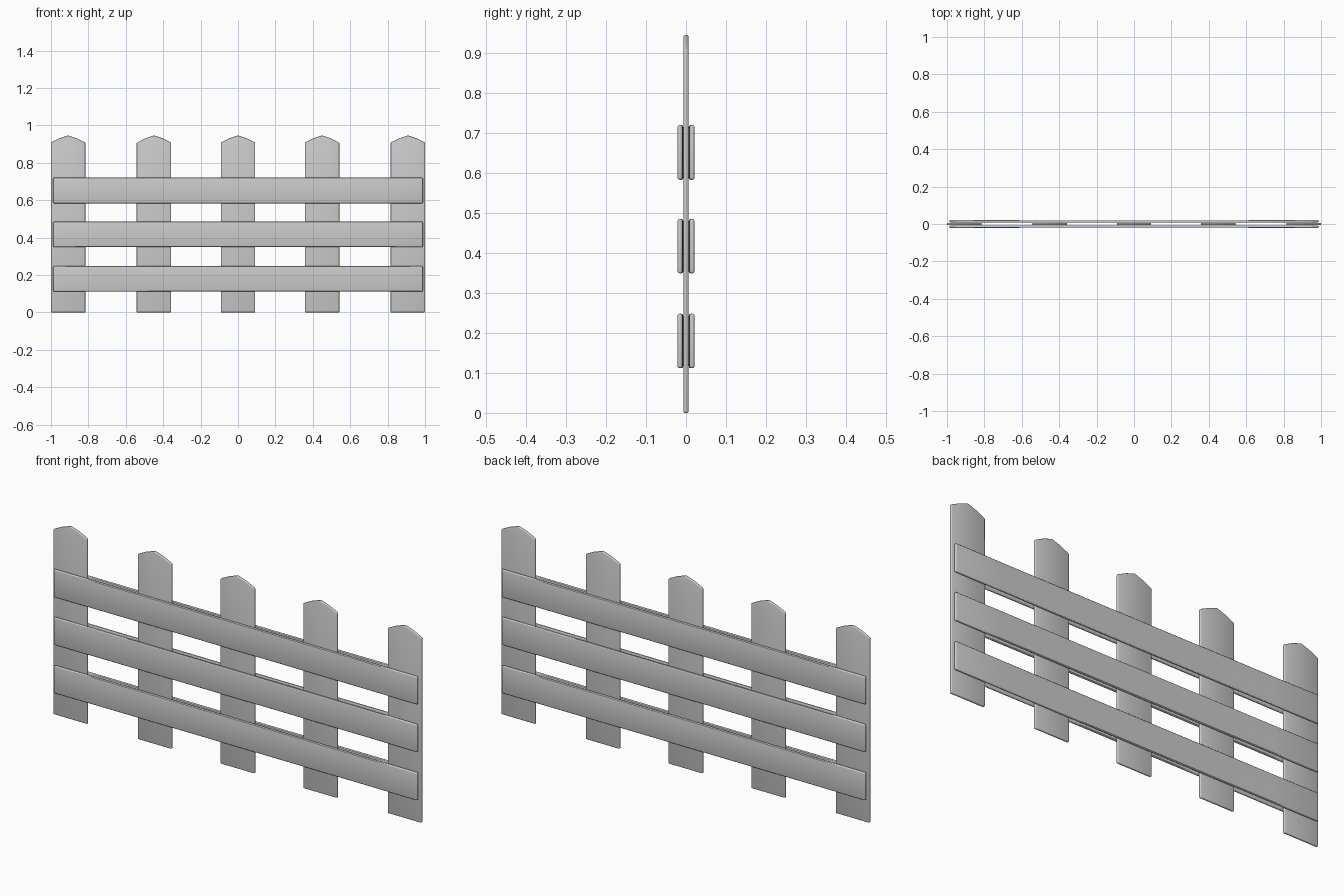
import bpy, bmesh

if "Cube" in bpy.data.objects:
    bpy.data.objects.remove(bpy.data.objects["Cube"])

def finish(bm, name, bevel):
    bmesh.ops.recalc_face_normals(bm, faces=bm.faces)
    me = bpy.data.meshes.new(name)
    bm.to_mesh(me)
    bm.free()
    ob = bpy.data.objects.new(name, me)
    bpy.context.collection.objects.link(ob)
    mod = ob.modifiers.new("rounded_edges", 'BEVEL')
    mod.width = bevel
    mod.segments = 3
    mod.limit_method = 'ANGLE'
    bpy.ops.object.select_all(action='DESELECT')
    ob.select_set(True)
    bpy.context.view_layer.objects.active = ob
    bpy.ops.object.modifier_apply(modifier=mod.name)
    bpy.ops.object.shade_smooth_by_angle()
    return ob

def picket(name, x):
    # upright board with a shallow pointed top
    half, t = 0.092, 0.006
    outline = [(-half, 0), (half, 0), (half, 0.908), (0.045, 0.931),
               (0, 0.946), (-0.045, 0.931), (-half, 0.908)]
    bm = bmesh.new()
    face = bm.faces.new([bm.verts.new((x + px, -t, pz)) for px, pz in outline])
    ext = bmesh.ops.extrude_face_region(bm, geom=[face])
    for v in ext["geom"]:
        if isinstance(v, bmesh.types.BMVert):
            v.co.y = t
    finish(bm, name, 0.004)

def rail(name, side, z0, z1):
    # long horizontal board, pressed very slightly inward at mid-span
    half = 0.988
    bm = bmesh.new()
    bmesh.ops.create_cube(bm, size=1)
    along = [e for e in bm.edges if abs(e.verts[0].co.x - e.verts[1].co.x) > 0.5]
    bmesh.ops.subdivide_edges(bm, edges=along, cuts=7, use_grid_fill=True)
    for v in bm.verts:
        u = v.co.x * 2
        v.co.x = u * half
        v.co.y = side * (0.013 + 0.002 * u * u) + v.co.y * 0.0125
        v.co.z = (z0 + z1) / 2 + v.co.z * (z1 - z0)
    finish(bm, name, 0.0055)

# five pickets
for i, x in enumerate((-0.908, -0.45, 0, 0.45, 0.908)):
    picket(f"picket_{i + 1}", x)

# three rails on each side
for label, z0, z1 in (("lower", 0.112, 0.248), ("middle", 0.349, 0.485),
                      ("upper", 0.583, 0.720)):
    rail(f"{label}_rail_front", -1, z0, z1)
    rail(f"{label}_rail_back", 1, z0, z1)
